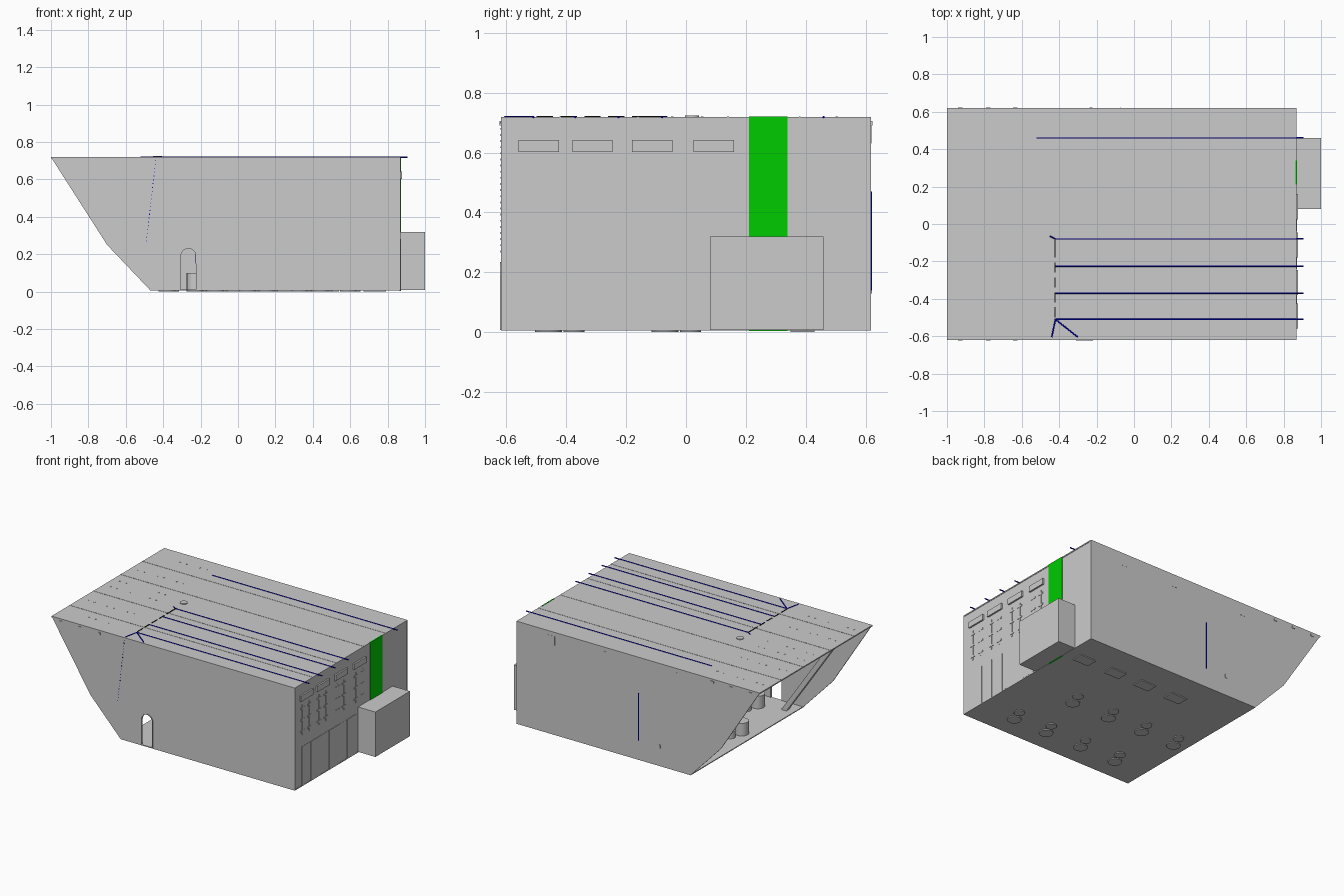
import bpy, bmesh, math
from mathutils import Vector

if "Cube" in bpy.data.objects:
    bpy.data.objects.remove(bpy.data.objects["Cube"], do_unlink=True)


def material(name, rgb):
    m = bpy.data.materials.new(name)
    m.use_nodes = True
    m.diffuse_color = (*rgb, 1)
    m.node_tree.nodes["Principled BSDF"].inputs["Base Color"].default_value = (*rgb, 1)
    return m


GREY = material("concrete grey", (0.6, 0.6, 0.6))
GREEN = material("bright green", (0, 0.6, 0))
BLUE = material("blue", (0, 0, 0.6))
BLACK = material("black", (0.005, 0.005, 0.005))


def finish(name, bm, mat, smooth=False):
    bmesh.ops.recalc_face_normals(bm, faces=bm.faces[:])
    me = bpy.data.meshes.new(name)
    bm.to_mesh(me)
    bm.free()
    me.materials.append(mat)
    ob = bpy.data.objects.new(name, me)
    bpy.context.collection.objects.link(ob)
    if smooth:
        bpy.ops.object.select_all(action="DESELECT")
        ob.select_set(True)
        bpy.context.view_layer.objects.active = ob
        bpy.ops.object.shade_smooth_by_angle(angle=math.radians(40))
    return ob


def boxes(name, spans, mat=GREY):
    """Boxes given as (x0, x1, y0, y1, z0, z1), joined in one object."""
    bm = bmesh.new()
    for x0, x1, y0, y1, z0, z1 in spans:
        vs = bmesh.ops.create_cube(bm, size=1)["verts"]
        bmesh.ops.scale(bm, vec=(x1 - x0, y1 - y0, z1 - z0), verts=vs)
        bmesh.ops.translate(bm, vec=((x0 + x1) / 2, (y0 + y1) / 2, (z0 + z1) / 2), verts=vs)
    return finish(name, bm, mat)


def rods(name, ends, radius, mat, sides=8):
    """Round bars between pairs of points."""
    bm = bmesh.new()
    for a, b in ends:
        a, b = Vector(a), Vector(b)
        vs = bmesh.ops.create_cone(bm, cap_ends=True, segments=sides, radius1=radius,
                                   radius2=radius, depth=(b - a).length)["verts"]
        turn = (b - a).to_track_quat("Z", "Y").to_matrix()
        bmesh.ops.rotate(bm, matrix=turn, verts=vs)
        bmesh.ops.translate(bm, vec=(a + b) / 2, verts=vs)
    return finish(name, bm, mat, True)


def slab(name, profile, y0, y1, mat=GREY):
    """Profile in x and z, extruded along y."""
    bm = bmesh.new()
    face = bm.faces.new([bm.verts.new((x, y0, z)) for x, z in profile])
    new = bmesh.ops.extrude_face_region(bm, geom=[face])["geom"]
    bmesh.ops.translate(bm, vec=(0, y1 - y0, 0),
                        verts=[v for v in new if isinstance(v, bmesh.types.BMVert)])
    return finish(name, bm, mat)


# Side walls with the leaning open end; the front one has a round-topped doorway
END, TOP, FLOOR, SIDE = 0.87, 0.719, 0.008, 0.619
outline = [(END, FLOOR), (END, TOP), (-1, TOP), (-0.7, 0.25), (-0.47, FLOOR)]
arch = [(-0.265 - 0.045 * math.cos(t), 0.19 + 0.045 * math.sin(t))
        for t in (math.pi * i / 10 for i in range(11))]
doorway = [(-0.31, FLOOR), *arch, (-0.22, FLOOR)]
slab("back_wall", outline, SIDE - 0.008, SIDE)
slab("front_wall", outline + doorway, -SIDE, -SIDE + 0.008)

# Raised door frame, with a handle on the inner side of the jamb
inner = [(-0.265 + (x + 0.265) * 0.92, z if z == FLOOR else z - 0.004) for x, z in doorway]
slab("door_frame", doorway + inner[::-1], -0.622, -SIDE + 0.01)
boxes("door_handle", [(-0.227, -0.222, -0.618, -0.612, 0.15, 0.225)], BLUE)

# Floor, roof, end wall and annex
boxes("floor", [(-0.47, END, -SIDE, SIDE, 0.006, 0.012)])
boxes("roof", [(-1, END, -SIDE, SIDE, 0.711, TOP)])
boxes("end_wall", [(0.856, 0.867, -SIDE, SIDE, FLOOR, TOP)])
boxes("annex", [(0.86, 1, 0.08, 0.46, FLOOR, 0.32)])
boxes("green_stripe", [(0.864, 0.8715, 0.21, 0.34, 0.004, TOP + 0.001)], GREEN)

# High windows, with uprights and short crossbars under each
windows, brackets = [], []
for y in (-0.56, -0.38, -0.18, 0.025):
    windows.append((0.86, 0.878, y, y + 0.135, 0.602, 0.642))
    for yc in (y + 0.03, y + 0.105):
        brackets.append((0.86, 0.87, yc - 0.004, yc + 0.004, 0.36, 0.57))
        for z in (0.38, 0.46, 0.54):
            brackets.append((0.86, 0.87, yc - 0.02, yc + 0.02, z, z + 0.012))
boxes("high_windows", windows)
boxes("wall_brackets", brackets)

# Lower wall panels
boxes("lower_panels", [(0.86, 0.8685 + 0.002 * (i % 2), -0.54 + i * 0.1, -0.445 + i * 0.1,
                        0.012, 0.28) for i in range(6)])

# Roof seams, bolts and vent
boxes("roof_seams", [(-1, END, y - 0.003, y + 0.003, 0.716, 0.7205)
                     for y in (-0.42, -0.16, 0.14, 0.38)])
boxes("roof_bolts", [(x, x + 0.008, y, y + 0.008, 0.716, 0.7205)
                     for x in (-0.95, -0.9, -0.8, -0.75, -0.65, -0.6)
                     for y in (-0.5, -0.3, -0.05, 0.05, 0.25, 0.5)])
rods("roof_vent", [((-0.43, 0.02, 0.715), (-0.43, 0.02, 0.724))], 0.024, GREY, 16)

# Cable runs half sunk in the roof, with branches at the manifold
Z = 0.7185
runs = [((-0.42, y, Z), (0.905, y, Z)) for y in (-0.51, -0.37, -0.225, -0.08)]
runs.append(((-0.52, 0.46, Z), (0.905, 0.46, Z)))
corner = (-0.42, -0.51, Z)
runs += [(corner, (-0.44, -0.605, Z)), (corner, (-0.3, -0.605, Z)),
         ((-0.42, -0.08, Z), (-0.45, -0.065, Z))]
rods("roof_cables", runs, 0.004, BLUE)
boxes("roof_manifold", [(-0.426, -0.42, y, y + 0.055, 0.716, 0.722)
                        for y in (-0.5, -0.42, -0.34, -0.26, -0.18, -0.13)], BLACK)

# Wall cables: a dotted run on the front, a straight one on the back
dots = []
for i in range(22):
    t = i / 21
    x, z = -0.44 - 0.05 * t, 0.7 - 0.43 * t
    dots.append((x - 0.002, x + 0.002, -SIDE - 0.001, -SIDE + 0.004, z - 0.003, z + 0.003))
boxes("front_cable", dots, BLUE)
rods("back_cable", [((-0.07, SIDE, 0.14), (-0.07, SIDE, 0.47))], 0.003, BLUE)
boxes("back_outlet", [(-0.237, -0.223, 0.615, 0.622, 0.13, 0.155)])
boxes("back_plates", [(x - 0.025, x + 0.025, 0.615, SIDE + 0.001, 0.63, 0.69)
                      for x in (0.6, 0.19, -0.36)])

# Small lamps under the roof edges
boxes("wall_lamps", [(x - 0.012, x + 0.012, y - 0.004, y + 0.004, 0.69, 0.705)
                     for y in (-SIDE, SIDE) for x in (-0.93, -0.78, -0.635)])

# Leaning column inside the open end
slab("leaning_column", [(-0.42, 0.01), (-0.38, 0.01), (-0.86, 0.715), (-0.9, 0.715)], -0.53, -0.5)

# Round tables with stools, and a row of benches
tables, stools = [], []
for y, xs in ((-0.46, (0.59, 0.33, 0.05, -0.23)), (-0.07, (0.44, 0.15, -0.12, -0.38))):
    for x in xs:
        tables.append(((x, y, 0), (x, y, 0.1)))
        stools.append(((x + 0.03, y + 0.085, 0), (x + 0.03, y + 0.085, 0.06)))
rods("round_tables", tables, 0.045, GREY, 16)
rods("round_stools", stools, 0.035, GREY, 16)
boxes("benches", [(x - 0.06, x + 0.06, 0.35, 0.43, 0, 0.08) for x in (0.73, 0.48, 0.24, -0.01)])
